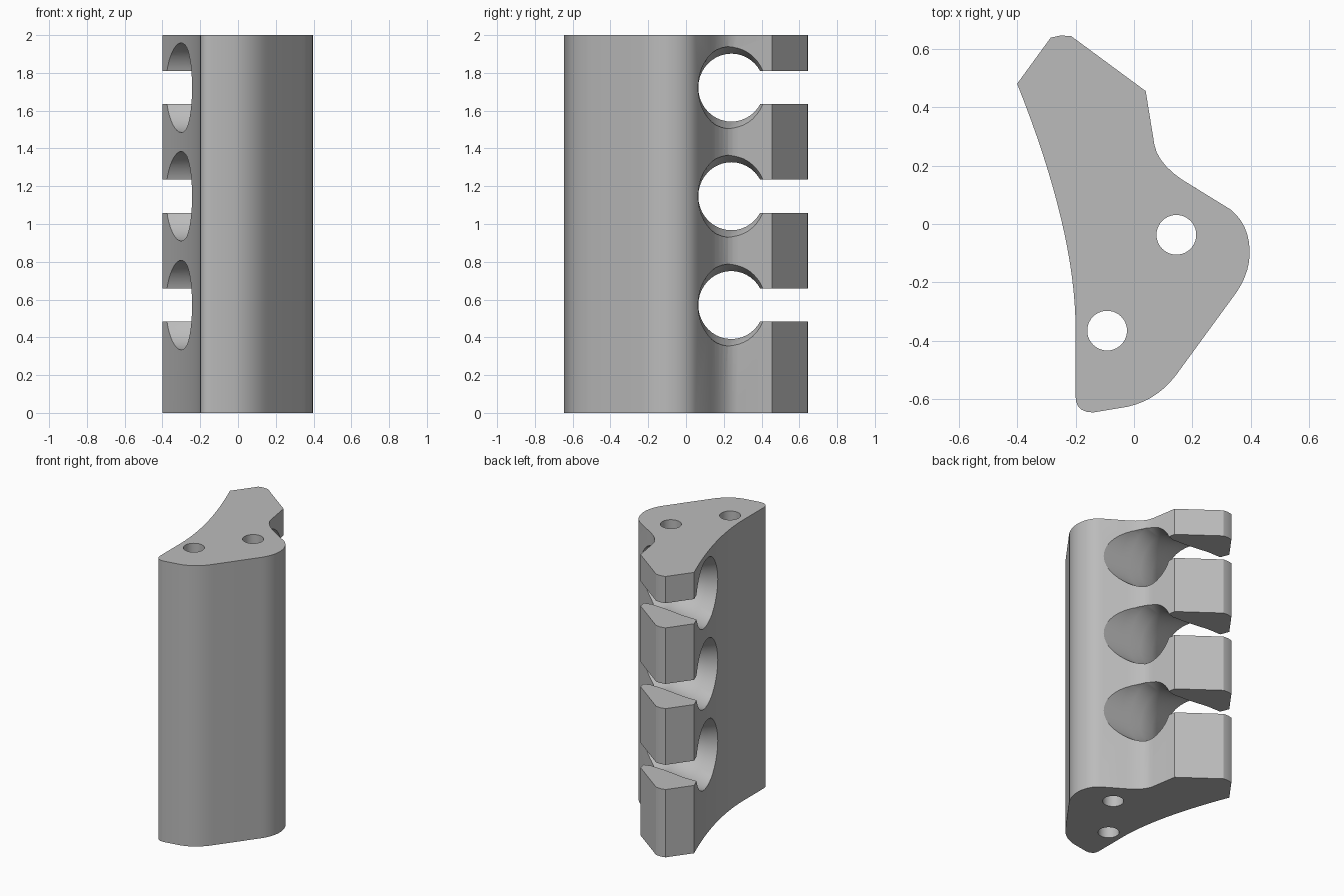
import bpy, bmesh, math
from mathutils import Vector

cube = bpy.data.objects.get("Cube")
if cube:
    bpy.data.objects.remove(cube, do_unlink=True)

grey = bpy.data.materials.new("plain grey")
grey.use_nodes = True
colour = (0.5, 0.5, 0.5, 1)
grey.diffuse_color = colour
grey.node_tree.nodes["Principled BSDF"].inputs["Base Color"].default_value = colour


def skin(name, rings):
    """Closed solid made by bridging equal-length rings of points."""
    bm = bmesh.new()
    loops = [[bm.verts.new(p) for p in ring] for ring in rings]
    n = len(loops[0])
    for a, b in zip(loops, loops[1:]):
        for i in range(n):
            j = (i + 1) % n
            bm.faces.new((a[i], a[j], b[j], b[i]))
    bm.faces.new(loops[0][::-1])
    bm.faces.new(loops[-1])
    bmesh.ops.recalc_face_normals(bm, faces=bm.faces)
    mesh = bpy.data.meshes.new(name)
    bm.to_mesh(mesh)
    bm.free()
    mesh.materials.append(grey)
    obj = bpy.data.objects.new(name, mesh)
    bpy.context.collection.objects.link(obj)
    return obj


def bend(a, c, b, steps):
    """Points on a quadratic curve from a to b, pulled towards c."""
    a, c, b = Vector(a), Vector(c), Vector(b)
    return [a * (1 - t) ** 2 + c * 2 * t * (1 - t) + b * t * t
            for t in (i / steps for i in range(steps + 1))]


def cut(body, cutter):
    cutter.hide_render = True
    mod = body.modifiers.new("cut", 'BOOLEAN')
    mod.operation = 'DIFFERENCE'
    mod.solver = 'EXACT'
    mod.object = cutter
    bpy.context.view_layer.objects.active = body
    bpy.ops.object.modifier_apply(modifier=mod.name)
    bpy.data.objects.remove(cutter, do_unlink=True)


# Block: extruded outline with a concave side, rounded nose and hooked back
outline = (bend((-.2, -.59), (-.2, -.645), (-.14, -.645), 5)
           + bend((-.02, -.625), (.09, -.6), (.16, -.495), 8)
           + bend((.35, -.235), (.395, -.17), (.396, -.1), 5)
           + bend((.396, -.09), (.393, -.0), (.33, .05), 6)
           + bend((.2, .13), (.085, .195), (.07, .27), 6)
           + [Vector((.04, .455))]
           + bend((-.215, .643), (-.25, .65), (-.285, .638), 2)
           + bend((-.4, .48), (-.2, -.02), (-.2, -.36), 16))
block = skin("ribbed_block", [[(p.x, p.y, z) for p in outline] for z in (0, 2)])

# Two vertical pin holes
SIDES = 40
for x, y in ((.145, -.037), (-.092, -.365)):
    circle = [(x + .068 * math.cos(a), y + .068 * math.sin(a))
              for a in (math.tau * i / SIDES for i in range(SIDES))]
    cut(block, skin("pin_cutter", [[(u, v, z) for u, v in circle] for z in (-.1, 2.1)]))

# Three flared cross holes, each opening to the back through a slot
# Flare stations: x, centre y, half width, half height
stations = ((-.6, .2, .235, .24), (-.27, .205, .23, .237), (-.18, .225, .2, .205),
            (-.1, .24, .18, .18), (0, .24, .175, .18), (.09, .25, .185, .22),
            (.16, .24, .175, .225), (.6, .24, .18, .225))
for z in (.571, 1.147, 1.722):
    rings = [[(x, cy + w * math.cos(a), z + h * math.sin(a))
              for a in (math.tau * i / SIDES for i in range(SIDES))]
             for x, cy, w, h in stations]
    cut(block, skin("cross_hole_cutter", rings))
    slot = [[(x, .25, z - .088), (x, 1, z - .088), (x, 1, z + .088), (x, .25, z + .088)]
            for x in (-1, 1)]
    cut(block, skin("slot_cutter", slot))

# Smooth the curved walls, keep the rims sharp
block.select_set(True)
bpy.context.view_layer.objects.active = block
bpy.ops.object.shade_smooth_by_angle(angle=math.radians(30))
